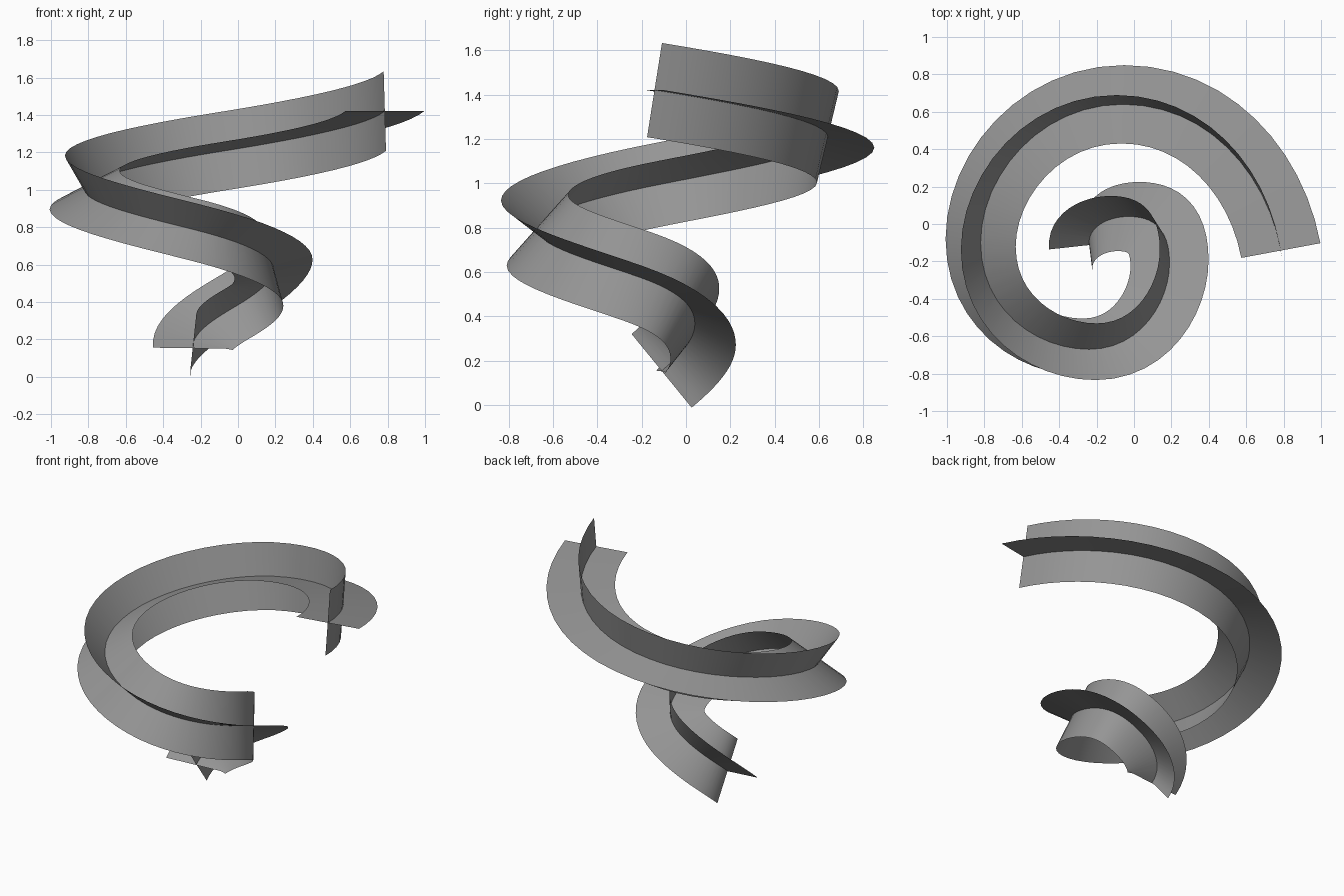
import bpy, bmesh
from mathutils import Vector
from mathutils.geometry import interpolate_bezier

cube = bpy.data.objects.get("Cube")
if cube:
    bpy.data.objects.remove(cube, do_unlink=True)

HALF = 0.215      # half width of each blade
STEPS = 13        # samples per quarter turn
Z0, RISE = 0.155, 0.211

gray = bpy.data.materials.new("mid_gray")
gray.use_nodes = True
COLOR = (0.3, 0.3, 0.3, 1)
gray.diffuse_color = COLOR
gray.node_tree.nodes["Principled BSDF"].inputs["Base Color"].default_value = COLOR

# Quarter-turn points of the widening spiral: x, y, handle x, handle y
quarters = [
    (-0.24, -0.11, -0.01, 0.085),
    (-0.03, 0.04, 0.12, 0),
    (0.19, -0.21, 0, -0.20),
    (-0.24, -0.67, -0.28, 0),
    (-0.82, -0.10, 0, 0.36),
    (-0.06, 0.64, 0.44, 0),
    (0.785, -0.142, 0.08, -0.43),
]
knots = [(Vector((x, y, Z0 + RISE * i)), Vector((hx, hy, RISE / 3)))
         for i, (x, y, hx, hy) in enumerate(quarters)]

path = []
for (p, h), (q, k) in zip(knots, knots[1:]):
    path += interpolate_bezier(p, p + h, q - k, q, STEPS)[:-1]
path.append(knots[-1][0])

# Carry an untwisted frame along the path, from the level top end down
path.reverse()
tangents = [(path[min(i + 1, len(path) - 1)] - path[max(i - 1, 0)]).normalized()
            for i in range(len(path))]
tangents[0] = -knots[-1][1].normalized()
tangents[-1] = -knots[0][1].normalized()
side = tangents[0].cross(Vector((0, 0, 1))).normalized()
frames = []
for i, t in enumerate(tangents):
    if i:
        side = tangents[i - 1].rotation_difference(t) @ side
        side = (side - t * side.dot(t)).normalized()
    frames.append((side.copy(), side.cross(t)))


def blade(name, axis):
    """Sweep one arm pair of the cross section along the path."""
    bm = bmesh.new()
    rows = [[bm.verts.new(p + f[axis] * s * HALF) for s in (-1, 1)]
            for p, f in zip(path, frames)]
    for a, b in zip(rows, rows[1:]):
        bm.faces.new((a[0], a[1], b[1], b[0])).smooth = True
    mesh = bpy.data.meshes.new(name)
    bm.to_mesh(mesh)
    bm.free()
    mesh.materials.append(gray)
    obj = bpy.data.objects.new(name, mesh)
    bpy.context.collection.objects.link(obj)


# Two crossing ribbons
blade("flat_spiral_ribbon", 0)
blade("upright_spiral_ribbon", 1)
